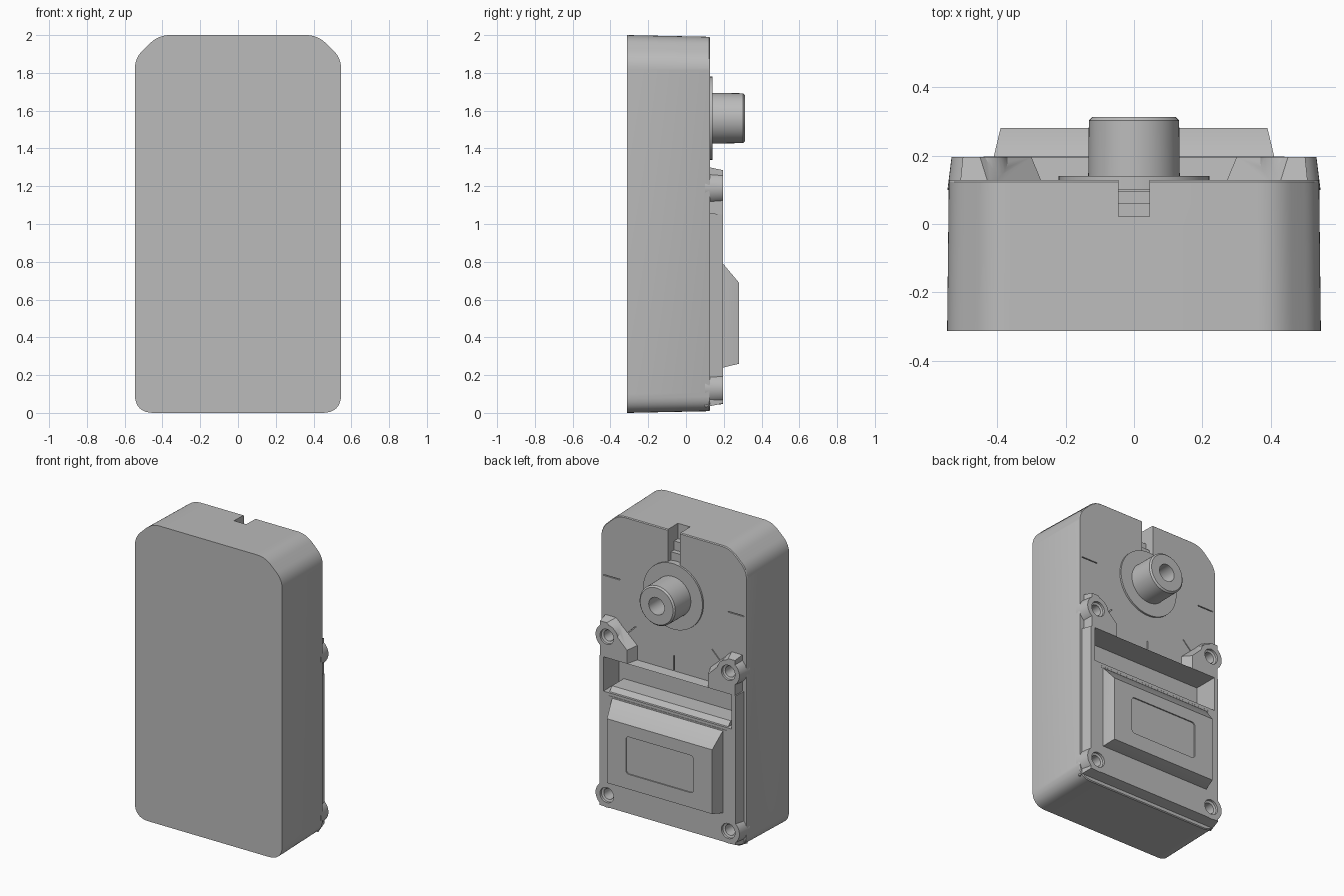
import bpy, bmesh, math
from mathutils import Vector

old = bpy.data.objects.get("Cube")
if old:
    bpy.data.objects.remove(old, do_unlink=True)

grey = bpy.data.materials.new("plain_grey")
grey.use_nodes = True
COLOR = (0.5, 0.5, 0.5, 1)
grey.diffuse_color = COLOR
grey.node_tree.nodes["Principled BSDF"].inputs["Base Color"].default_value = COLOR


def loft(name, *rings):
    """Solid through matching x-z outlines, each given as (points, y)."""
    bm = bmesh.new()
    loops = [[bm.verts.new((x, y, z)) for x, z in pts] for pts, y in rings]
    n = len(loops[0])
    for a, b in zip(loops, loops[1:]):
        for i in range(n):
            j = (i + 1) % n
            bm.faces.new((a[i], a[j], b[j], b[i]))
    bm.faces.new(loops[0])
    bm.faces.new(loops[-1])
    bmesh.ops.recalc_face_normals(bm, faces=bm.faces)
    mesh = bpy.data.meshes.new(name)
    bm.to_mesh(mesh)
    bm.free()
    mesh.materials.append(grey)
    ob = bpy.data.objects.new(name, mesh)
    bpy.context.collection.objects.link(ob)
    return ob


def rect(w, z0, z1):
    return [(-w, z0), (w, z0), (w, z1), (-w, z1)]


def circle(x, z, r, n=40):
    return [(x + r * math.cos(i * math.tau / n), z + r * math.sin(i * math.tau / n)) for i in range(n)]


def rounded(pts, radii, steps=8):
    """Replace each corner by an arc-like curve that starts at the given distance."""
    out = []
    for i, p in enumerate(pts):
        p = Vector(p)
        a = p + (Vector(pts[i - 1]) - p).normalized() * radii[i]
        b = p + (Vector(pts[(i + 1) % len(pts)]) - p).normalized() * radii[i]
        for k in range(steps + 1):
            t = k / steps
            q = a * (1 - t) ** 2 + p * (2 * t * (1 - t) * 0.85 + 0.3 * t * (1 - t)) + b * t ** 2
            out.append((q.x, q.y))
    return out


def scaled(pts, s, cx=0, cz=1):
    return [(cx + (x - cx) * s, cz + (z - cz) * s) for x, z in pts]


def boolean(target, tool, operation="DIFFERENCE"):
    mod = target.modifiers.new("bool", "BOOLEAN")
    mod.operation = operation
    mod.solver = "EXACT"
    mod.object = tool
    bpy.context.view_layer.objects.active = target
    bpy.ops.object.modifier_apply(modifier=mod.name)
    bpy.data.objects.remove(tool, do_unlink=True)


BACK, RAISED = 0.128, 0.196
KNOB_Z = 1.56

# Main case with chamfered top corners, rounded bottom corners and slight draft
outline = rounded([(-0.546, 0), (0.546, 0), (0.546, 1.88), (0.42, 2), (-0.42, 2), (-0.546, 1.88)],
                  [0.1, 0.1, 0.06, 0.06, 0.06, 0.06])
case = loft("case", (outline, -0.312), (scaled(outline, 0.991), BACK - 0.006),
            (scaled(outline, 0.986), BACK))

# Raised lower panel with corner bosses and angled upper brackets
panel = loft("lower_panel", (rect(0.525, 0.03, 1.06), 0.1), (rect(0.505, 0.05, 1.05), RAISED))
for side in (-1, 1):
    shape = [(0.5, 1.0), (0.3, 1.05), (0.3, 1.14), (0.45, 1.285), (0.5, 1.285)]
    shape = [(side * x, z) for x, z in shape]
    foot = [(side * 0.51, 1.0), (side * 0.26, 1.05), (side * 0.26, 1.16),
            (side * 0.42, 1.305), (side * 0.51, 1.305)]
    boolean(panel, loft("bracket", (foot, 0.1), (shape, RAISED)), "UNION")
    for z in (0.13, 1.19):
        boss = loft("boss", (circle(side * 0.45, z, 0.095), 0.1),
                    (circle(side * 0.45, z, 0.083), RAISED))
        boolean(panel, boss, "UNION")

# Compartment opening through panel and case
for part in (case, panel):
    boolean(part, loft("cutter", (rect(0.475, 0.82, 1.05), 0.03), (rect(0.475, 0.82, 1.05), 0.3)))

# Countersunk screw holes
for x in (-0.45, 0.45):
    for z in (0.13, 1.19):
        for part in (case, panel):
            hole = loft("cutter", (circle(x, z, 0.035), 0.07), (circle(x, z, 0.036), RAISED - 0.02),
                        (circle(x, z, 0.05), RAISED - 0.015), (circle(x, z, 0.052), 0.25))
            boolean(part, hole)

# Stepped notch in the top edge
for depth, low in ((0.095, 1.77), (0.062, 1.83), (0.022, 1.89)):
    boolean(case, loft("cutter", (rect(0.045, low, 2.1), depth), (rect(0.045, low, 2.1), 0.3)))

# Fine engraved dial ticks
for deg in (0, 180, 225, 270, 315):
    d = Vector((math.cos(math.radians(deg)), math.sin(math.radians(deg))))
    n = Vector((-d.y, d.x)) * 0.003
    c = Vector((0, KNOB_Z))
    end = 0.52
    pts = [tuple(c + d * r + n * s) for r, s in ((0.4, -1), (end, -1), (end, 1), (0.4, 1))]
    boolean(case, loft("cutter", (pts, BACK - 0.008), (pts, 0.16)))

# Compartment cover with sloped top, lip and shallow label recess
cover = loft("compartment_cover", (rect(0.41, 0.24, 0.8), RAISED - 0.02), (rect(0.41, 0.24, 0.79), RAISED),
             (rect(0.39, 0.26, 0.69), 0.28))
label = rounded(rect(0.25, 0.36, 0.61), [0.025] * 4, 5)
boolean(cover, loft("cutter", (label, 0.272), (label, 0.3)))
lip = loft("cover_lip", (rect(0.44, 0.79, 0.85), 0.02), (rect(0.44, 0.79, 0.85), 0.155),
           (rect(0.44, 0.79, 0.8), RAISED + 0.001))

# Round dial base and hollow shaft
disk = loft("dial_base", (circle(0, KNOB_Z, 0.22, 64), 0.1), (circle(0, KNOB_Z, 0.22, 64), 0.14))
shaft = loft("shaft", (circle(0, KNOB_Z, 0.134, 64), 0.12), (circle(0, KNOB_Z, 0.132, 64), 0.302),
             (circle(0, KNOB_Z, 0.122, 64), 0.312))
boolean(shaft, loft("cutter", (circle(0, KNOB_Z, 0.058), 0.16), (circle(0, KNOB_Z, 0.058), 0.4)))

# Smooth curved walls, keep hard edges
bpy.ops.object.select_all(action="DESELECT")
for part in (case, panel, cover, lip, disk, shaft):
    part.select_set(True)
bpy.context.view_layer.objects.active = case
bpy.ops.object.shade_smooth_by_angle(angle=math.radians(25))
